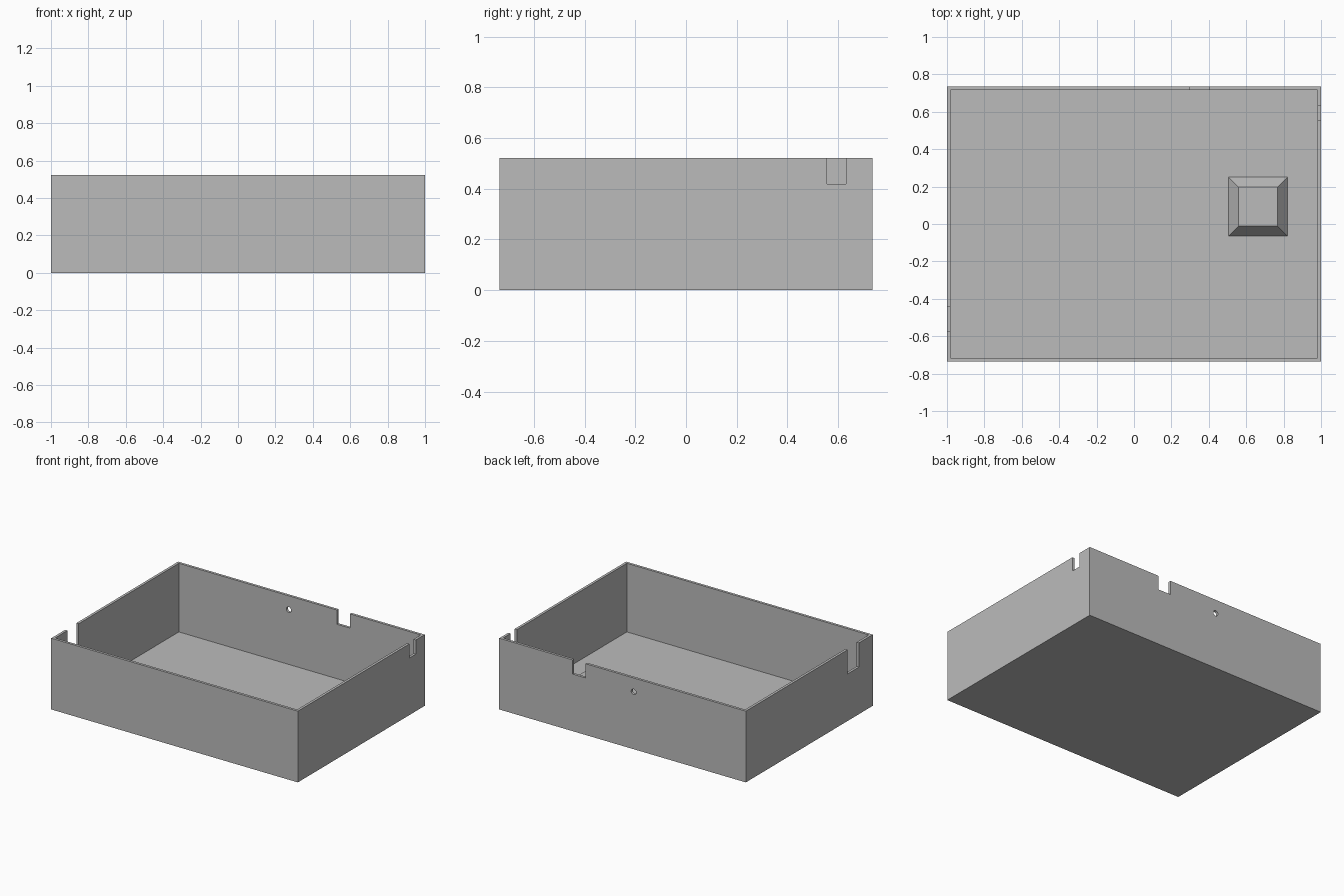
import bpy, bmesh, math
from mathutils import Matrix

cube = bpy.data.objects.get("Cube")
if cube:
    bpy.data.objects.remove(cube, do_unlink=True)

W, D, H, T = 1.0, 0.735, 0.522, 0.019  # half width, half depth, height, wall

grey = bpy.data.materials.new("plain grey")
grey.use_nodes = True
COLOUR = (0.5, 0.5, 0.5, 1)
grey.diffuse_color = COLOUR
grey.node_tree.nodes["Principled BSDF"].inputs["Base Color"].default_value = COLOUR


def add_object(name, bm):
    mesh = bpy.data.meshes.new(name)
    bm.to_mesh(mesh)
    bm.free()
    mesh.materials.append(grey)
    obj = bpy.data.objects.new(name, mesh)
    bpy.context.collection.objects.link(obj)
    return obj


def box(name, x, y, z, taper=0):
    """Box from (min, max) ranges; taper draws the top face in on every side."""
    bm = bmesh.new()
    bmesh.ops.create_cube(bm, size=1)
    for v in bm.verts:
        sx, sy, top = v.co.x > 0, v.co.y > 0, v.co.z > 0
        inset = taper if top else 0
        v.co = (x[sx] + (-inset if sx else inset),
                y[sy] + (-inset if sy else inset), z[top])
    return add_object(name, bm)


def cut(target, cutter):
    mod = target.modifiers.new("cut", 'BOOLEAN')
    mod.operation = 'DIFFERENCE'
    mod.solver = 'EXACT'
    mod.object = cutter
    bpy.context.view_layer.objects.active = target
    bpy.ops.object.modifier_apply(modifier=mod.name)
    bpy.data.objects.remove(cutter, do_unlink=True)


# Open tray
tray = box("tray", (-W, W), (-D, D), (0, H))
cut(tray, box("cavity_cutter", (T - W, W - T), (T - D, D - T), (T, 1)))

# Cable notches in the rim of three walls
cut(tray, box("right_notch_cutter", (W - 0.1, W + 0.1), (0.556, 0.631), (0.418, 1)))
cut(tray, box("left_notch_cutter", (-W - 0.1, 0.1 - W), (-0.575, -0.445), (0.345, 1)))
cut(tray, box("back_notch_cutter", (0.3, 0.405), (D - 0.1, D + 0.1), (0.418, 1)))

# Round hole through the back wall
bm = bmesh.new()
bmesh.ops.create_cone(bm, cap_ends=True, segments=24, radius1=0.02, radius2=0.02, depth=0.2,
                      matrix=Matrix.Translation((-0.09, D, 0.42)) @ Matrix.Rotation(math.pi / 2, 4, 'X'))
cut(tray, add_object("back_hole_cutter", bm))

# Tapered block on the floor
box("floor_block", (0.505, 0.82), (-0.065, 0.25), (T, T + 0.07), taper=0.053)
